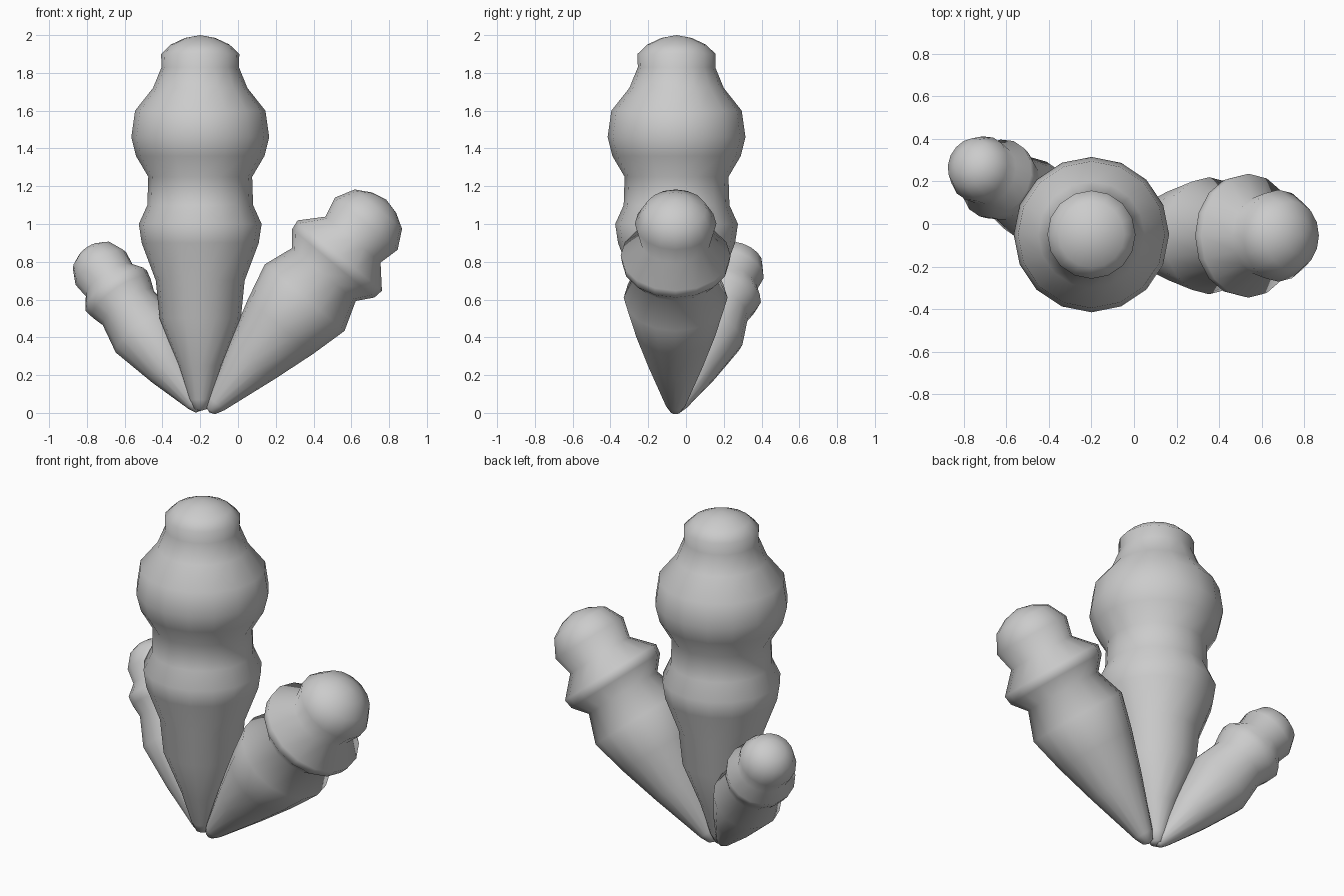
import bpy, bmesh, math
from mathutils import Vector

cube = bpy.data.objects.get("Cube")
if cube:
    bpy.data.objects.remove(cube, do_unlink=True)

SIDES = 16

grey = bpy.data.materials.new("plain_grey")
grey.use_nodes = True
grey.diffuse_color = (0.6, 0.6, 0.6, 1)
grey.node_tree.nodes["Principled BSDF"].inputs["Base Color"].default_value = (0.6, 0.6, 0.6, 1)


def stalk(name, base, direction, profile):
    """Turn a (radius, distance) profile around an axis leaving the base point."""
    bm = bmesh.new()
    points = [bm.verts.new((r, 0, d)) for r, d in profile]
    edges = [bm.edges.new(pair) for pair in zip(points, points[1:])]
    bmesh.ops.spin(bm, geom=points + edges, cent=(0, 0, 0), axis=(0, 0, 1),
                   angle=math.tau, steps=SIDES, use_duplicate=False)
    bmesh.ops.remove_doubles(bm, verts=bm.verts[:], dist=0.001)
    bmesh.ops.recalc_face_normals(bm, faces=bm.faces[:])
    turn = Vector((0, 0, 1)).rotation_difference(Vector(direction))
    bmesh.ops.rotate(bm, verts=bm.verts[:], cent=(0, 0, 0), matrix=turn.to_matrix())
    bmesh.ops.translate(bm, verts=bm.verts[:], vec=base)
    for face in bm.faces:
        face.smooth = True
    mesh = bpy.data.meshes.new(name)
    bm.to_mesh(mesh)
    bm.free()
    mesh.materials.append(grey)
    obj = bpy.data.objects.new(name, mesh)
    bpy.context.collection.objects.link(obj)
    return obj


# Tall upright stalk with two swellings and a domed tip
stalk("main_stalk", (-0.2, -0.05, 0), (0, 0, 1), [
    (0, 0.01), (0.035, 0.02), (0.06, 0.07), (0.115, 0.25), (0.215, 0.5),
    (0.235, 0.7), (0.31, 0.9), (0.325, 1.0), (0.28, 1.1), (0.275, 1.25),
    (0.34, 1.36), (0.365, 1.46), (0.345, 1.6), (0.25, 1.72), (0.205, 1.83),
    (0.207, 1.9), (0.155, 1.95), (0.08, 1.985), (0, 2.0)])

# Thick leaning stalk with a collar and a ball tip
stalk("left_stalk", (-0.153, -0.055, 0.003), (0.64, 0, 0.768), [
    (0, 0), (0.03, 0.012), (0.055, 0.06), (0.155, 0.36), (0.225, 0.59),
    (0.275, 0.79), (0.219, 0.95), (0.283, 1.027), (0.291, 1.08), (0.19, 1.19),
    (0.216, 1.3), (0.163, 1.4), (0.085, 1.445), (0, 1.465)])

# Small leaning stalk behind, with a collar and a ball tip
stalk("right_stalk", (-0.202, -0.05, 0.01), (-0.54, 0.32, 0.777), [
    (0, 0), (0.025, 0.01), (0.045, 0.05), (0.125, 0.29), (0.19, 0.53),
    (0.163, 0.7), (0.186, 0.77), (0.195, 0.82), (0.15, 0.885),
    (0.16, 0.97), (0.122, 1.055), (0.065, 1.09), (0, 1.105)])
